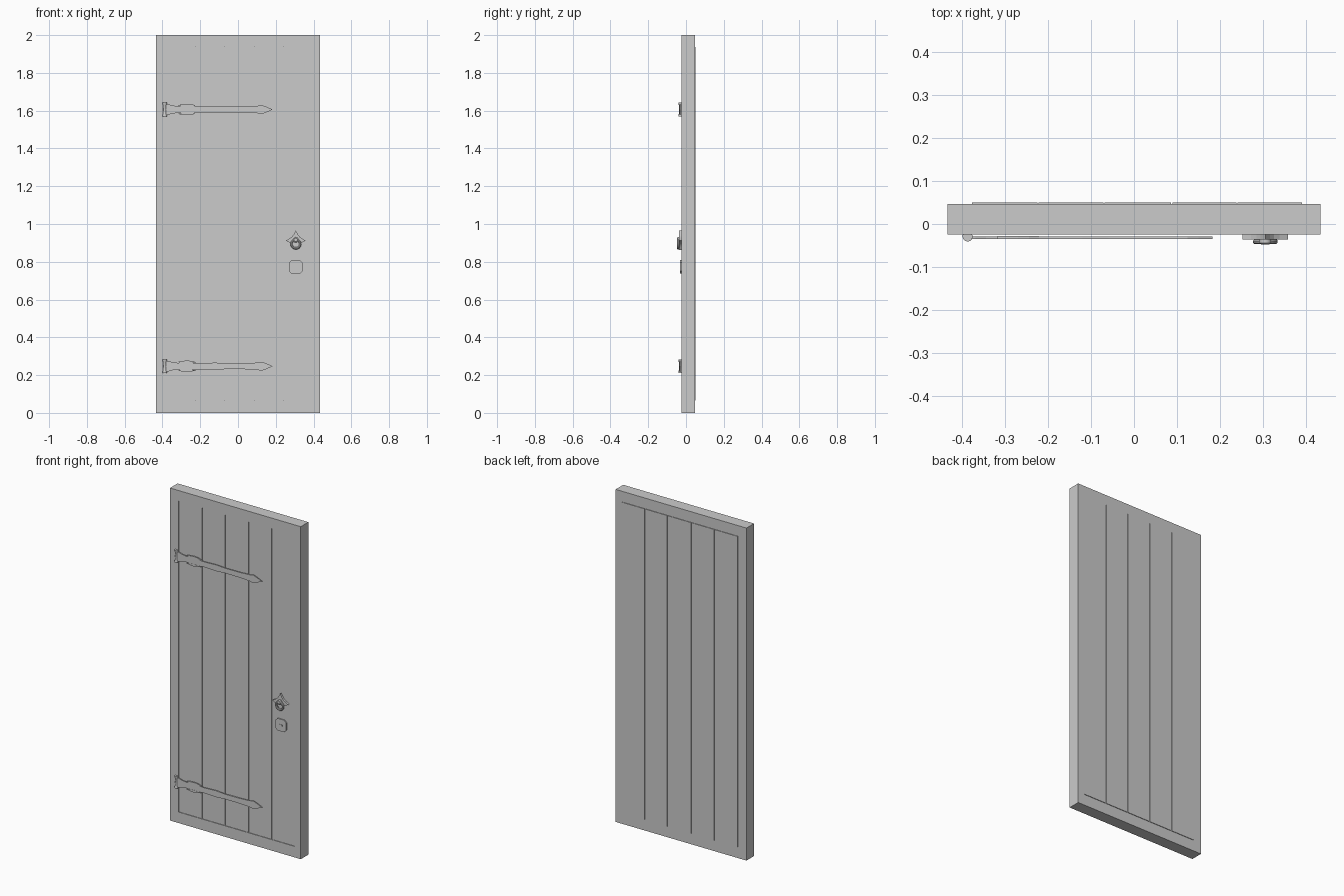
import bpy, bmesh, math

if "Cube" in bpy.data.objects:
    bpy.data.objects.remove(bpy.data.objects["Cube"])


def finish(name, bm, smooth=False):
    bmesh.ops.recalc_face_normals(bm, faces=bm.faces[:])
    me = bpy.data.meshes.new(name)
    bm.to_mesh(me)
    bm.free()
    ob = bpy.data.objects.new(name, me)
    bpy.context.collection.objects.link(ob)
    if smooth:
        bpy.ops.object.select_all(action='DESELECT')
        ob.select_set(True)
        bpy.context.view_layer.objects.active = ob
        bpy.ops.object.shade_smooth_by_angle(angle=math.radians(35))
    return ob


def prism(name, pts, y0, y1):
    """Extrude an x/z outline from y0 to y1."""
    bm = bmesh.new()
    face = bm.faces.new([bm.verts.new((x, y0, z)) for x, z in pts])
    ext = bmesh.ops.extrude_face_region(bm, geom=[face])
    for v in ext['geom']:
        if isinstance(v, bmesh.types.BMVert):
            v.co.y = y1
    return finish(name, bm)


def rect(x0, x1, z0, z1):
    return [(x0, z0), (x1, z0), (x1, z1), (x0, z1)]


def lathe(name, prof, origin, axis, n=20):
    """Spin (radius, height) points round the z or y axis."""
    bm = bmesh.new()
    rings = []
    for r, h in prof:
        ring = []
        for i in range(n):
            a = 2 * math.pi * i / n
            c, s = r * math.cos(a), r * math.sin(a)
            off = (c, s, h) if axis == 'z' else (c, h, s)
            ring.append(bm.verts.new([o + d for o, d in zip(origin, off)]))
        rings.append(ring)
    for a, b in zip(rings, rings[1:]):
        for i in range(n):
            bm.faces.new((a[i], a[(i + 1) % n], b[(i + 1) % n], b[i]))
    bm.faces.new(rings[0])
    bm.faces.new(rings[-1])
    return finish(name, bm, True)


# Door frame: rectangular ring round the planks
X0, X1, Z0, Z1 = -0.378, 0.392, 0.066, 1.936
outer, inner = rect(-0.435, 0.435, 0, 2), rect(X0, X1, Z0, Z1)
bm = bmesh.new()
loops = [[bm.verts.new((x, y, z)) for x, z in o]
         for o, y in ((outer, -0.025), (inner, -0.025), (inner, 0.047), (outer, 0.047))]
for k in range(4):
    a, b = loops[k], loops[(k + 1) % 4]
    for i in range(4):
        j = (i + 1) % 4
        bm.faces.new((a[i], a[j], b[j], b[i]))
finish("door_frame", bm)

# Five planks, set back in front and proud behind, on a thin core
edges = [X0, -0.224, -0.07, 0.088, 0.24, X1]
G = 0.0015
for i, (a, b) in enumerate(zip(edges, edges[1:])):
    prism(f"plank_{i + 1}", rect(a + (G if i else 0), b - (G if i < 4 else 0), Z0, Z1),
          -0.0215, 0.0505)
prism("plank_core", rect(X0, X1, Z0, Z1), -0.016, 0.044)

# Strap hinges: strap, crescent ornaments and barrel
half = [(-0.385, 0.029), (-0.37, 0.028), (-0.345, 0.021), (-0.32, 0.018),
        (-0.305, 0.019), (-0.27, 0.022), (-0.235, 0.018), (-0.20, 0.016),
        (-0.12, 0.019), (-0.06, 0.015), (0.04, 0.016), (0.10, 0.019),
        (0.125, 0.024), (0.15, 0.015)]
crescent = [(-0.318, 0.023), (-0.295, 0.028), (-0.27, 0.030), (-0.245, 0.028),
            (-0.222, 0.021), (-0.245, 0.018), (-0.27, 0.016), (-0.295, 0.018)]
for label, zc in (("lower", 0.247), ("upper", 1.606)):
    outline = half + [(0.183, 0)] + [(x, -z) for x, z in reversed(half)]
    prism(f"{label}_hinge_strap", [(x, zc + z) for x, z in outline], -0.0345, -0.029)
    for side, s in (("top", 1), ("bottom", -1)):
        prism(f"{label}_hinge_{side}_crescent",
              [(x, zc + s * z) for x, z in crescent], -0.0355, -0.0285)
    lathe(f"{label}_hinge_barrel",
          [(0.012, -0.036), (0.012, -0.031), (0.009, -0.022), (0.008, 0),
           (0.009, 0.022), (0.012, 0.031), (0.012, 0.036)],
          (-0.388, -0.029, zc), 'z', 12)

# Handle backplate: four-pointed plate with concave sides
HX, HZ = 0.306, 0.912
tips = [(0.053, 0), (0, 0.053), (-0.053, 0), (0, -0.05)]
plate = []
for i, (x, z) in enumerate(tips):
    nx, nz = tips[(i + 1) % 4]
    for t in (0, 0.25, 0.5, 0.75):
        k = 1 - 0.9 * t * (1 - t)
        plate.append((HX + (x + (nx - x) * t) * k, HZ + (z + (nz - z) * t) * k))
prism("handle_plate", plate, -0.036, -0.0245)

# Boss and hanging ring pull
lathe("handle_boss", [(0.014, 0.012), (0.014, -0.008), (0.009, -0.012)],
      (HX, -0.036, 0.916), 'y', 16)
bpy.ops.mesh.primitive_torus_add(major_radius=0.023, minor_radius=0.006,
                                 major_segments=28, minor_segments=10,
                                 location=(HX, -0.041, 0.894),
                                 rotation=(math.pi / 2, 0, 0))
bpy.context.object.name = "handle_ring"
bpy.ops.object.shade_smooth_by_angle()

# Keyhole plate with chamfered corners and a small cover
KZ, w, h, c = 0.773, 0.036, 0.036, 0.014
prism("keyhole_plate", [(HX + x, KZ + z) for x, z in (
    (-w + c, -h), (w - c, -h), (w, -h + c), (w, h - c),
    (w - c, h), (-w + c, h), (-w, h - c), (-w, -h + c))], -0.0305, -0.024)
prism("keyhole_cover", rect(HX - 0.01, HX + 0.01, KZ - 0.005, KZ + 0.005), -0.033, -0.03)
